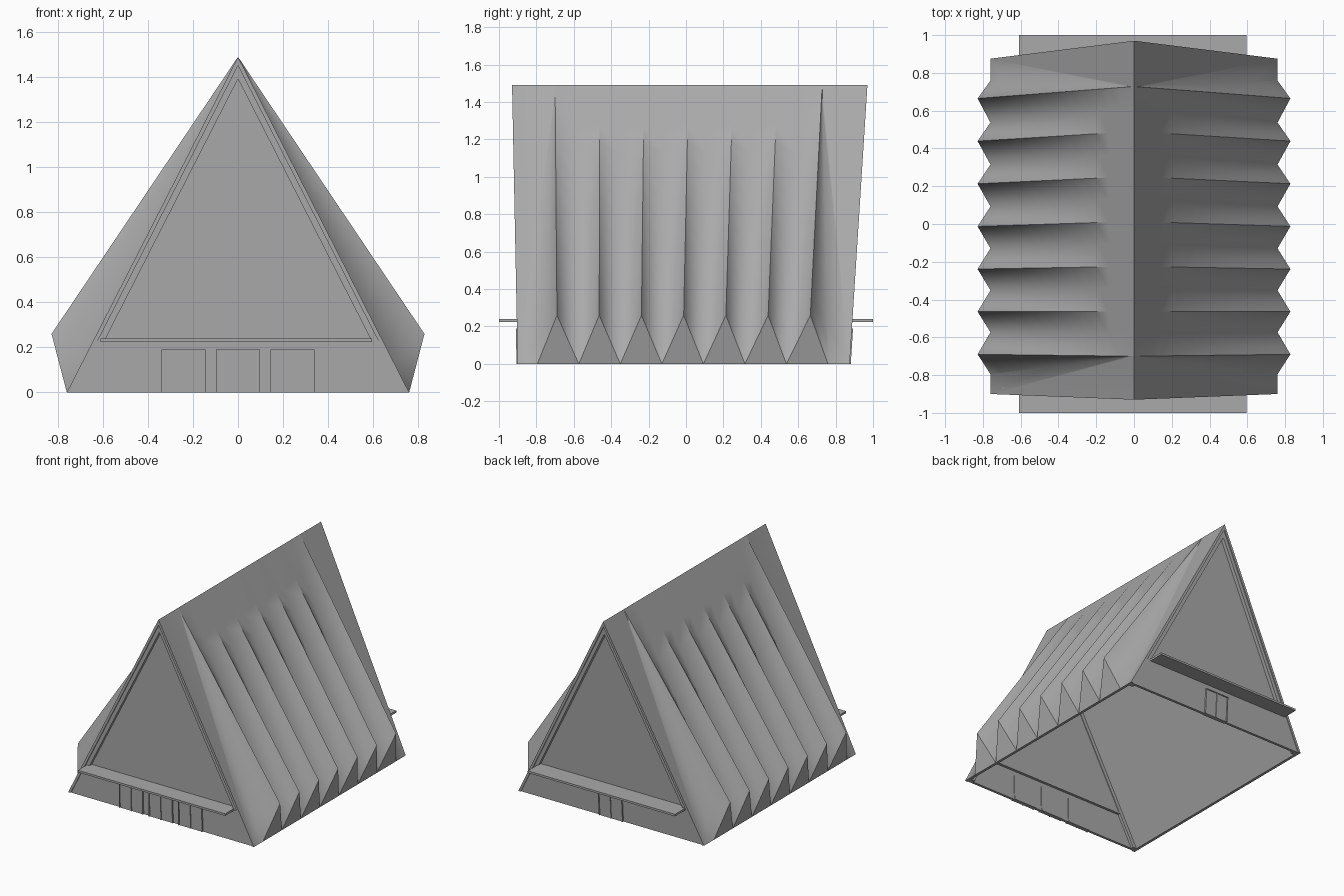
import bpy, bmesh
from mathutils import Vector

cube = bpy.data.objects.get("Cube")
if cube:
    bpy.data.objects.remove(cube)

grey = bpy.data.materials.new("plain_grey")
grey.use_nodes = True
grey.diffuse_color = (0.4, 0.4, 0.4, 1)
grey.node_tree.nodes["Principled BSDF"].inputs["Base Color"].default_value = (0.4, 0.4, 0.4, 1)

HALF, TOP, RIM = 0.76, 1.49, 0.02
ENDS = {"front": (-0.90, -0.93, 1), "back": (0.875, 0.97, -1)}  # y at base, y at ridge, inward


def finish(bm, name):
    mesh = bpy.data.meshes.new(name)
    bm.to_mesh(mesh)
    bm.free()
    mesh.materials.append(grey)
    obj = bpy.data.objects.new(name, mesh)
    bpy.context.collection.objects.link(obj)
    return obj


def end_y(end, z, depth=0):
    base, ridge, inward = ENDS[end]
    return base + (ridge - base) * z / TOP + inward * depth


def plate(name, end, outline, near, far):
    """Plate with an x-z outline, following the lean of a gable."""
    bm = bmesh.new()
    a, b = [[bm.verts.new((x, end_y(end, z, d), z)) for x, z in outline] for d in (near, far)]
    bm.faces.new(a)
    bm.faces.new(b[::-1])
    for i in range(len(a)):
        j = (i + 1) % len(a)
        bm.faces.new((a[j], a[i], b[i], b[j]))
    bmesh.ops.recalc_face_normals(bm, faces=bm.faces)
    return finish(bm, name)


def box(name, x0, x1, y0, y1, z0, z1):
    bm = bmesh.new()
    bmesh.ops.create_cube(bm, size=1)
    for v in bm.verts:
        v.co = ((x0 + x1) / 2 + v.co.x * (x1 - x0), (y0 + y1) / 2 + v.co.y * (y1 - y0),
                (z0 + z1) / 2 + v.co.z * (z1 - z0))
    return finish(bm, name)


# Pleated roof: crests and valleys fan out from the ridge
def roof_side(name, s):
    bm = bmesh.new()
    rows, folds = 12, 7
    tops = [-0.70 + 0.238 * i for i in range(folds)]
    tips = [-0.69 + 0.2258 * i for i in range(folds)]
    feet = [-0.795 + 0.222 * i for i in range(folds + 1)]
    lines = []
    for i in range(folds + 1):
        mid = (tops[max(i - 1, 0)] + tops[min(i, folds - 1)]) / 2
        lines.append((Vector((0, mid, TOP)), Vector((s * HALF, feet[i], 0))))
        if i < folds:
            lines.append((Vector((0, tops[i], TOP)), Vector((s * 0.828, tips[i], 0.26))))
    grid = [[bm.verts.new(a.lerp(b, r / rows)) for r in range(rows + 1)] for a, b in lines]
    valleys = {v for col in grid[::2] for v in col}

    def face(*vs):
        f = bm.faces.new(vs)
        f.smooth = True
        return f

    for a, b in zip(grid, grid[1:]):
        for r in range(rows):
            if r == 0 and (a[0].co - b[0].co).length < 1e-5:
                face(a[0], a[1], b[1])
            else:
                face(a[r], a[r + 1], b[r + 1], b[r])
    # Triangular facets under the crest tips
    facets = [face(grid[i][-1], grid[i + 2][-1], grid[i + 1][-1]) for i in range(0, 2 * folds, 2)]
    # Flat end panels and inner lining
    inner = []
    for end, col in (("front", grid[0]), ("back", grid[-1])):
        ridge = bm.verts.new((0, end_y(end, TOP), TOP))
        foot = bm.verts.new((s * HALF, end_y(end, 0), 0))
        face(ridge, col[0], foot)
        face(foot, *col)
        low = bm.verts.new((s * (HALF - RIM), end_y(end, 0), 0))
        high_z = TOP * (1 - RIM / HALF)
        inner.append((foot, low, bm.verts.new((0, end_y(end, high_z), high_z))))
    bmesh.ops.remove_doubles(bm, verts=[c[0] for c in grid], dist=1e-5)
    bmesh.ops.recalc_face_normals(bm, faces=bm.faces)
    if sum(f.normal.x * s for f in bm.faces) < 0:
        bmesh.ops.reverse_faces(bm, faces=bm.faces)
    for e in bm.edges:
        along_valley = all(v in valleys for v in e.verts if v.is_valid)
        is_facet = any(f in facets for f in e.link_faces)
        if len(e.link_faces) == 2 and (is_facet or (not along_valley and e.calc_face_angle() > 0.5)):
            e.smooth = False
    (f0, l0, h0), (f1, l1, h1) = inner
    bm.faces.new((l0, h0, h1, l1) if s > 0 else (l1, h1, h0, l0))
    bm.faces.new((f0, l0, l1, f1) if s > 0 else (f1, l1, l0, f0))
    return finish(bm, name)


roof_side("roof_left", 1)
roof_side("roof_right", -1)


# Gable walls, rims, canopies and doors
def sloped(inset, z):
    return HALF * (1 - z / TOP) - inset


def apex(inset):
    return TOP * (1 - inset / HALF)


def leg(name, end, s, a, b, near, far):
    plate(name, end, [(s * (HALF - a), 0), (0, apex(a)), (0, apex(b)), (s * (HALF - b), 0)], near, far)


def door_pair(end, x, label):
    w, h, t = 0.094, 0.19, 0.006
    for i, cx in enumerate((x - w, x, x + w)):
        plate(f"{end}_{label}_post_{i}", end,
              [(cx - t / 2, 0), (cx + t / 2, 0), (cx + t / 2, h), (cx - t / 2, h)], -0.006, 0.03)
    plate(f"{end}_{label}_head", end, [(x - w, h - t), (x + w, h - t), (x + w, h), (x - w, h)], -0.006, 0.03)
    plate(f"{end}_{label}_panels", end, [(x - w, 0), (x + w, 0), (x + w, h), (x - w, h)], 0, 0.03)


SILL = 0.23
for end, (base, ridge, inward) in ENDS.items():
    for s, side in ((1, "left"), (-1, "right")):
        leg(f"{end}_rim_{side}", end, s, 0, RIM, 0, 0.04)
        leg(f"{end}_frame_{side}", end, s, RIM, 0.05, 0.008, 0.045)
    xw, xs = sloped(RIM, 0), sloped(RIM, SILL)
    plate(f"{end}_lower_wall", end, [(-xw, 0), (xw, 0), (xs, SILL), (-xs, SILL)], 0.006, 0.025)
    xp = sloped(0.03, SILL)
    plate(f"{end}_gable_panel", end, [(-xp, SILL), (xp, SILL), (0, apex(0.03))], 0.035, 0.04)
    outer, back = -inward, base + inward * 0.04
    box(f"{end}_canopy", -0.61, 0.595, min(outer, back), max(outer, back), 0.225, 0.24)
    for label, x in (("door_a", -0.242), ("door_b", 0), ("door_c", 0.242)):
        if end == "front" or x == 0:
            door_pair(end, x, label)
